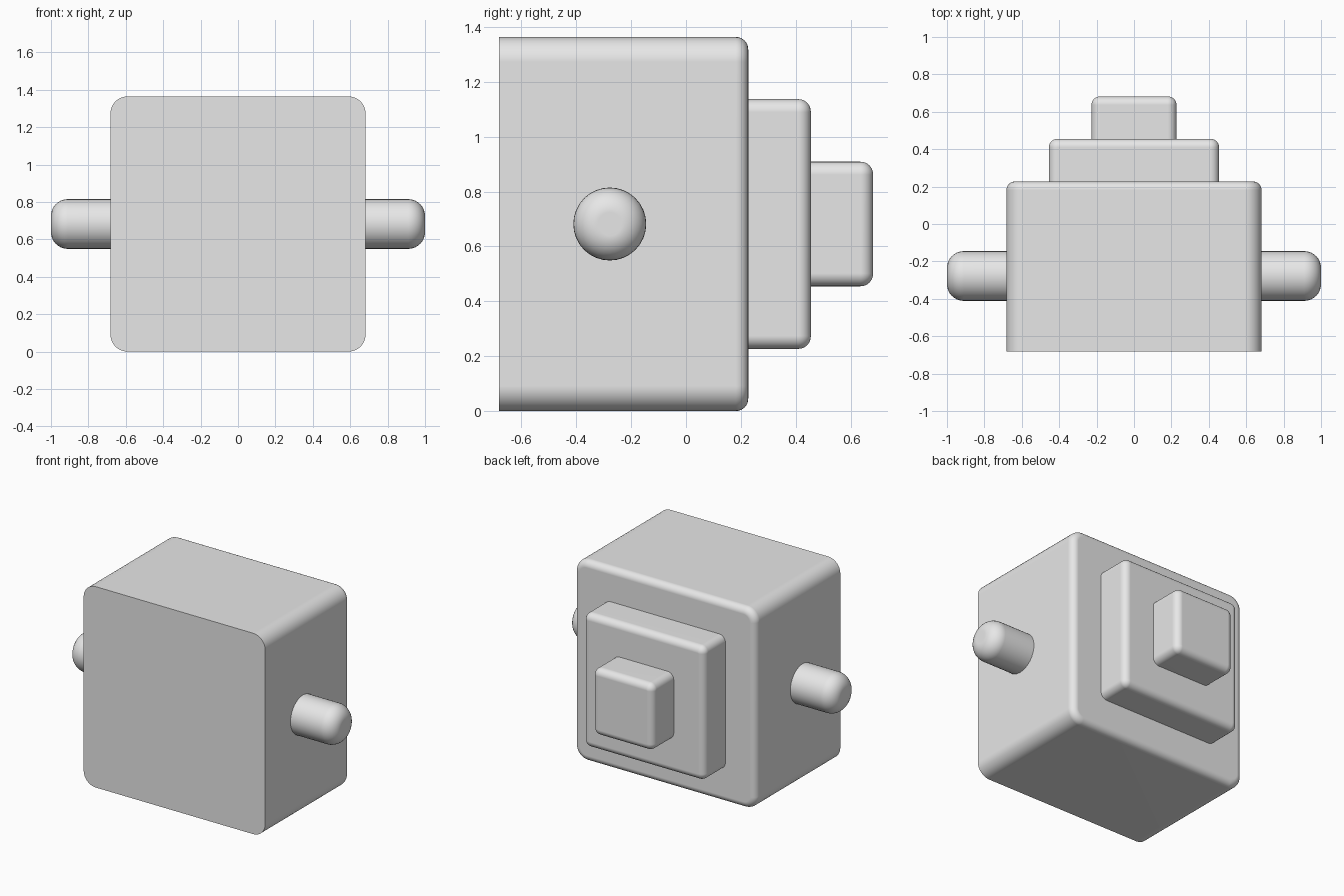
import bpy
import bmesh
from math import sin, cos, pi, radians

cube = bpy.data.objects.get("Cube")
if cube:
    bpy.data.objects.remove(cube, do_unlink=True)

grey = bpy.data.materials.new("plain_grey")
grey.use_nodes = True
GREY = (0.8, 0.8, 0.8, 1)
grey.diffuse_color = GREY
grey.node_tree.nodes["Principled BSDF"].inputs["Base Color"].default_value = GREY

MID_Z = 0.682
STEPS = 8


def outline(half, radius, steps):
    """Rounded square in x and z; radius equal to half gives a circle."""
    points = []
    for quarter in range(4):
        mid = pi / 4 + quarter * pi / 2
        cx = (half - radius) * (1 if cos(mid) > 0 else -1)
        cz = (half - radius) * (1 if sin(mid) > 0 else -1)
        for i in range(steps + 1):
            if half == radius and i == steps:
                continue  # a circle shares its quarter points
            a = quarter * pi / 2 + i / steps * pi / 2
            points.append((cx + radius * cos(a), cz + radius * sin(a)))
    return points


def rounded_block(name, half, corner, fillet, start, end, location, turn=0):
    """Extrude a rounded outline along y and round over its far edge."""
    bm = bmesh.new()
    sections = [(start, 0)]
    for i in range(STEPS + 1):
        a = i / STEPS * pi / 2
        sections.append((end - fillet * (1 - sin(a)), fillet * (1 - cos(a))))
    rings = []
    for y, inset in sections:
        points = outline(half - inset, corner - inset, STEPS)
        rings.append([bm.verts.new((x, y, z)) for x, z in points])
    for near, far in zip(rings, rings[1:]):
        for i in range(len(near)):
            j = (i + 1) % len(near)
            bm.faces.new((near[i], near[j], far[j], far[i]))
    bm.faces.new(rings[0])
    bm.faces.new(rings[-1])
    bmesh.ops.recalc_face_normals(bm, faces=bm.faces)
    mesh = bpy.data.meshes.new(name)
    bm.to_mesh(mesh)
    bm.free()
    mesh.materials.append(grey)

    obj = bpy.data.objects.new(name, mesh)
    bpy.context.collection.objects.link(obj)
    obj.location = location
    obj.rotation_euler.z = turn
    bpy.ops.object.select_all(action="DESELECT")
    obj.select_set(True)
    bpy.context.view_layer.objects.active = obj
    bpy.ops.object.shade_smooth_by_angle(angle=radians(30))
    # Keep the broad faces flat beside their fillets
    weighted = obj.modifiers.new("flat_faces", "WEIGHTED_NORMAL")
    weighted.keep_sharp = True
    return obj


# Main body and the two stepped blocks on its back
centre = (0, 0, MID_Z)
rounded_block("main_body", 0.682, 0.091, 0.045, -0.682, 0.227, centre)
rounded_block("middle_step", 0.455, 0.047, 0.045, 0.2, 0.455, centre)
rounded_block("rear_step", 0.227, 0.047, 0.045, 0.43, 0.682, centre)

# Round pegs on both sides
for name, side in (("left_peg", 1), ("right_peg", -1)):
    rounded_block(name, 0.133, 0.133, 0.09, 0.65, 1.0,
                  (0, -0.278, MID_Z), -side * pi / 2)
